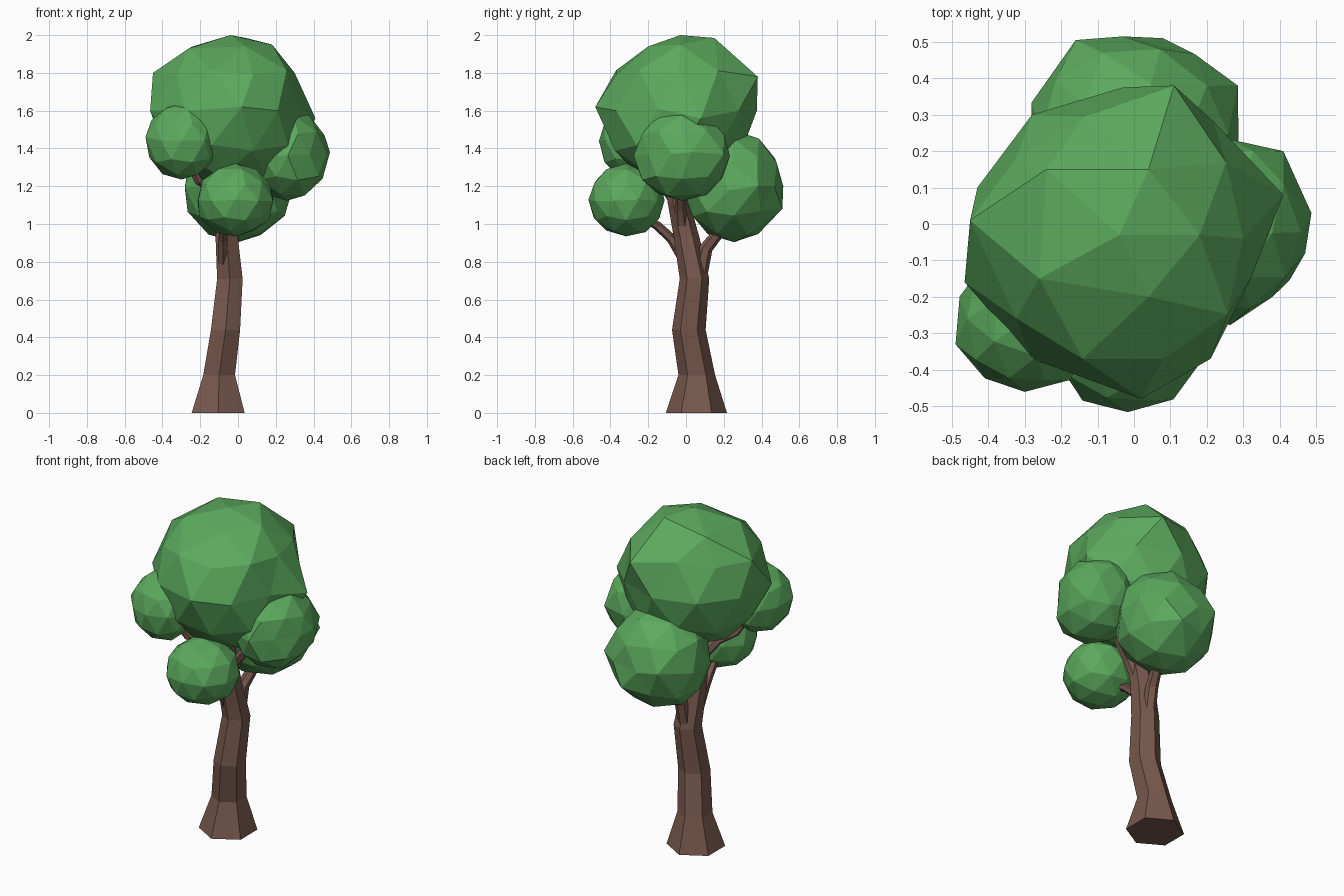
import bpy, bmesh, math, random
from mathutils import Vector, Matrix

random.seed(4)


def material(name, rgb):
    m = bpy.data.materials.new(name)
    m.diffuse_color = (*rgb, 1)
    return m


BARK = material("bark brown", (0.185, 0.098, 0.073))
LEAF = material("leaf green", (0.106, 0.40, 0.110))


def finish(name, bm, mat):
    bmesh.ops.recalc_face_normals(bm, faces=bm.faces)
    me = bpy.data.meshes.new(name)
    bm.to_mesh(me)
    bm.free()
    me.materials.append(mat)
    ob = bpy.data.objects.new(name, me)
    bpy.context.collection.objects.link(ob)
    return ob


def tube(name, path, upright=False, sides=6):
    """Capped tube through (x, y, z, radius) points."""
    bm = bmesh.new()
    pts = [Vector(p[:3]) for p in path]
    rings = []
    for i, p in enumerate(pts):
        d = pts[min(i + 1, len(pts) - 1)] - pts[max(i - 1, 0)]
        rot = Matrix.Identity(3) if upright else Vector((0, 0, 1)).rotation_difference(d).to_matrix()
        ring = []
        for k in range(sides):
            a = math.pi / 2 + 2 * math.pi * k / sides
            ring.append(bm.verts.new(p + rot @ Vector((math.cos(a), math.sin(a), 0)) * path[i][3]))
        rings.append(ring)
    for a, b in zip(rings, rings[1:]):
        for k in range(sides):
            n = (k + 1) % sides
            bm.faces.new((a[k], a[n], b[n], b[k]))
    bm.faces.new(rings[0][::-1])
    bm.faces.new(rings[-1])
    return finish(name, bm, BARK)


def foliage(name, centre, radii, pulls=(), jitter=0.005):
    """Faceted leaf clump; pulls move the nearest vertex to a given point."""
    bm = bmesh.new()
    bmesh.ops.create_icosphere(bm, subdivisions=2, radius=1)
    for v in bm.verts:
        v.co = Vector([c + r * k for c, r, k in zip(centre, radii, v.co)])
    free = list(bm.verts)
    for p in pulls:
        v = min(free, key=lambda w: (w.co - Vector(p)).length)
        v.co = p
        free.remove(v)
    for v in free:
        v.co += Vector([random.uniform(-jitter, jitter) for _ in range(3)])
    return finish(name, bm, LEAF)


# Trunk with flared foot
tube("trunk", [(-0.105, 0.055, 0, 0.162), (-0.10, 0.057, 0.2, 0.097), (-0.066, 0.015, 0.44, 0.089),
               (-0.043, 0.045, 0.71, 0.078), (-0.06, 0.003, 0.93, 0.068), (-0.055, -0.04, 1.12, 0.058),
               (-0.04, -0.05, 1.34, 0.045)], upright=True)

# Branches reaching into each clump
tube("back_branch", [(-0.045, 0.07, 0.70, 0.038), (-0.04, 0.105, 0.87, 0.036),
                     (-0.02, 0.165, 0.945, 0.031), (0, 0.25, 1.02, 0.022)])
tube("front_branch", [(-0.08, 0.0, 0.80, 0.032), (-0.08, -0.075, 0.92, 0.027),
                      (-0.07, -0.15, 0.99, 0.024), (-0.03, -0.28, 1.07, 0.018)])
tube("left_branch", [(-0.06, -0.03, 1.08, 0.032), (-0.14, -0.11, 1.19, 0.026),
                     (-0.21, -0.18, 1.23, 0.024), (-0.28, -0.24, 1.36, 0.018)])
tube("right_branch", [(-0.05, -0.02, 0.95, 0.034), (0.01, -0.03, 1.08, 0.03),
                      (0.09, -0.03, 1.19, 0.026), (0.22, -0.02, 1.32, 0.018)])

# Leaf clumps: crown points are listed top ring, shoulder, then waist
foliage("crown_foliage", (-0.03, -0.04, 1.60), (0.41, 0.41, 0.41),
        [(-0.04, -0.03, 2.0), (0.04, 0.15, 1.985), (-0.24, 0.15, 1.94), (-0.26, -0.15, 1.93),
         (0.04, -0.2, 1.94), (0.18, -0.03, 1.95),
         (-0.45, 0.01, 1.80), (0.11, 0.38, 1.78), (0.30, -0.04, 1.80), (0.08, -0.37, 1.79),
         (0.41, 0.08, 1.56), (0.32, -0.15, 1.61), (0.21, -0.37, 1.60), (0.02, -0.48, 1.62),
         (-0.28, -0.37, 1.60), (-0.465, -0.16, 1.60), (-0.43, 0.10, 1.60), (-0.28, 0.30, 1.60),
         (-0.03, 0.375, 1.60), (0.22, 0.28, 1.60)])
foliage("left_foliage", (-0.295, -0.265, 1.44), (0.197, 0.2, 0.207),
        [(-0.49, -0.33, 1.46), (-0.11, -0.26, 1.42)])
foliage("front_foliage", (-0.015, -0.315, 1.125), (0.208, 0.205, 0.192))
foliage("right_foliage", (0.26, -0.02, 1.363), (0.225, 0.255, 0.245),
        [(0.487, 0.03, 1.38), (0.47, -0.08, 1.37), (0.41, 0.2, 1.37), (0.38, -0.2, 1.37)])
foliage("back_foliage", (-0.005, 0.25, 1.197), (0.295, 0.268, 0.295),
        [(-0.03, 0.515, 1.2), (-0.16, 0.505, 1.22), (0.08, 0.51, 1.08), (0.285, 0.38, 1.2),
         (0.287, 0.23, 1.18)])
